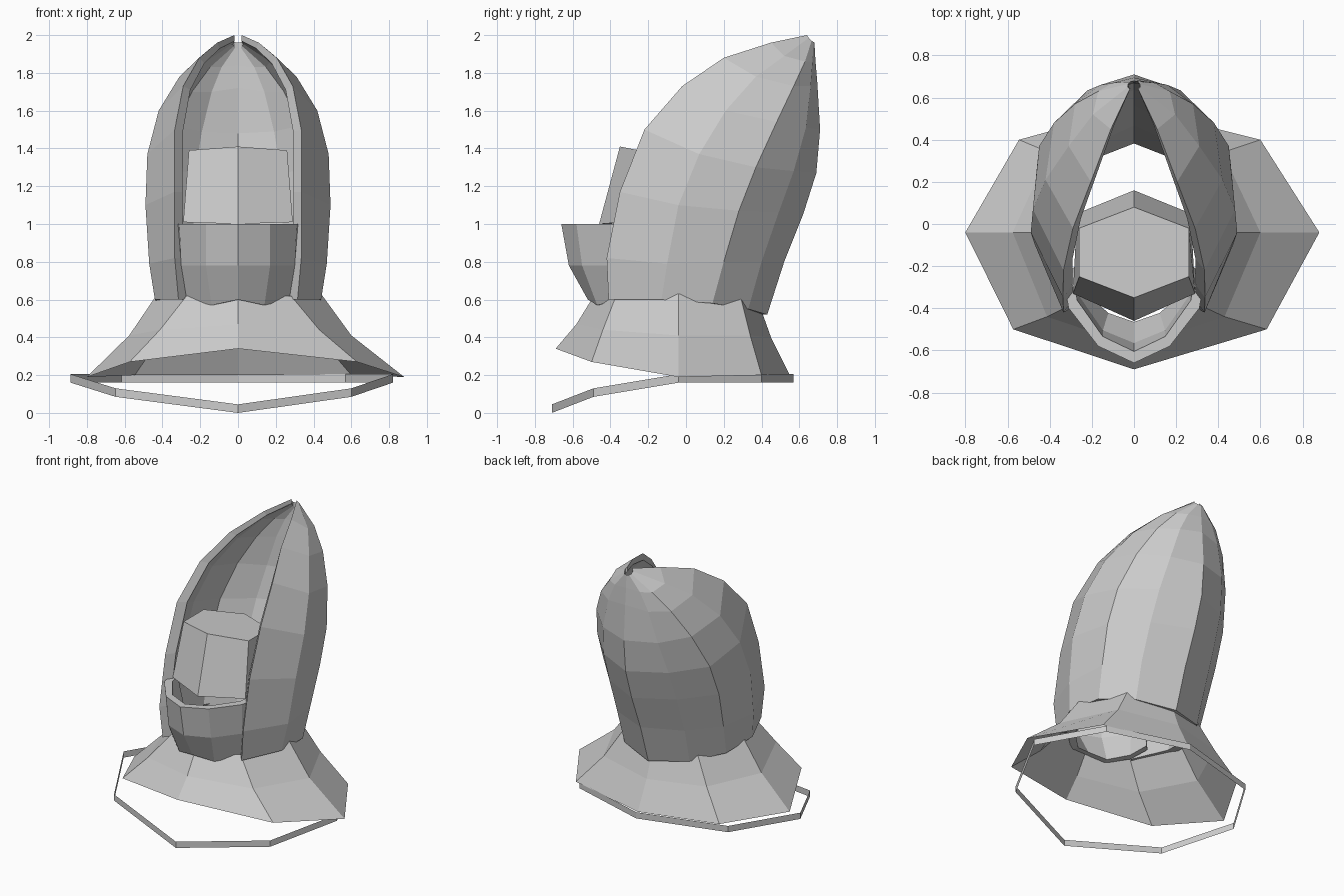
import bpy

if "Cube" in bpy.data.objects:
    bpy.data.objects.remove(bpy.data.objects["Cube"])

cloth = bpy.data.materials.new("grey cloth")
cloth.diffuse_color = (0.6, 0.6, 0.6, 1)
cloth.use_nodes = True
cloth.node_tree.nodes["Principled BSDF"].inputs["Base Color"].default_value = cloth.diffuse_color


def make(name, verts, faces):
    mesh = bpy.data.meshes.new(name)
    mesh.from_pydata(verts, [], faces)
    mesh.materials.append(cloth)
    mesh.update()
    ob = bpy.data.objects.new(name, mesh)
    bpy.context.collection.objects.link(ob)
    return ob


def mirror(half):
    """Right half, front to back, ending on the centre line -> full run."""
    return half + [(-x, y, z) for x, y, z in half[-2::-1]]


def loft(rows):
    """Faces joining closed rows listed from bottom to top."""
    n = len(rows[0])
    verts = [p for r in rows for p in r]
    faces = [(k * n + i, k * n + (i + 1) % n, (k + 1) * n + (i + 1) % n, (k + 1) * n + i)
             for k in range(len(rows) - 1) for i in range(n)]
    return verts, faces


def wall(name, outer, inner):
    """Thick open wall: each row runs round the outside and back inside."""
    rows = [o + i[::-1] for o, i in zip(outer, inner)]
    verts, faces = loft(rows)
    n, top = len(rows[0]), (len(rows) - 1) * len(rows[0])
    for i in range(n // 2 - 1):
        a, b, c, d = i, i + 1, n - 2 - i, n - 1 - i
        faces.append((d, c, b, a))
        faces.append((top + a, top + b, top + c, top + d))
    return make(name, verts, faces)


# Hood: columns from the front rim round to the centre of the back
rim = [(.315, -.41, .60), (.335, -.42, .82), (.337, -.35, 1.17), (.335, -.22, 1.50),
       (.29, -.02, 1.73), (.205, .20, 1.88), (.11, .45, 1.96), (.02, .64, 2.0)]
side = [(.44, -.13, .60), (.47, -.10, .79), (.49, -.04, 1.10), (.48, .07, 1.37),
        (.42, .21, 1.60), (.31, .37, 1.78), (.195, .52, 1.89), (.03, .65, 1.985)]
rear_side = [(.42, .14, .58), (.44, .20, .80), (.46, .28, 1.07), (.45, .37, 1.30),
             (.38, .48, 1.54), (.28, .57, 1.73), (.17, .63, 1.86), (.028, .665, 1.97)]
rear = [(.26, .33, .55), (.27, .40, .80), (.27, .49, 1.06), (.26, .57, 1.28),
        (.22, .635, 1.51), (.16, .66, 1.73), (.10, .67, 1.86), (.018, .675, 1.963)]
back = [(0, .43, .52), (0, .52, .80), (0, .62, 1.05), (0, .69, 1.27),
        (0, .71, 1.50), (0, .695, 1.75), (0, .685, 1.87), (0, .68, 1.96)]
outer = [mirror(list(r)) for r in zip(rim, side, rear_side, rear, back)]
inner = []
for k, row in enumerate(outer):
    mid = sum(p[1] for p in row) / len(row)
    drop = (0, 0, 0, .01, .02, .03, .03, .03)[k]
    inner.append([(x * .87, mid + (y - mid) * .88, z - drop) for x, y, z in row])
wall("hood", outer, inner)


# Face scarf: folded band across the front, tucked inside the hood
def band(rows):
    """Runs left to right through the front centre."""
    return [[(-x, y, z) for x, y, z in r[:0:-1]] + r for r in rows]


scarf = [[(0, -.52, .60), (.14, -.47, .57), (.27, -.36, .60), (.30, -.22, .62)],
         [(0, -.62, .78), (.17, -.55, .78), (.30, -.38, .78), (.32, -.26, .78)],
         [(0, -.66, 1.0), (.17, -.58, 1.0), (.31, -.40, 1.0), (.325, -.32, 1.0)]]
lining = [[(x * .87, y + .055 * (1 - x), z) for x, y, z in r] for r in scarf]
wall("face_scarf", band(scarf), band(lining))

# Head: tapered six-sided block
head = [[(0, -.46, 1.0), (.29, -.33, 1.01), (.27, .05, 1.01), (0, .16, 1.0),
         (-.27, .05, 1.01), (-.29, -.33, 1.01)],
        [(0, -.35, 1.41), (.26, -.25, 1.39), (.26, -.02, 1.39), (0, .08, 1.39),
         (-.26, -.02, 1.39), (-.26, -.25, 1.39)]]
v, f = loft(head)
make("head", v, f + [(5, 4, 3, 2, 1, 0), (6, 7, 8, 9, 10, 11)])


# Shoulder cape: eight flared panels, slightly wider on the right
def ring(half, left):
    return half + [(-x * left, y, z) for x, y, z in half[-2:0:-1]]


cape = [ring([(0, -.69, .34), (.63, -.50, .27), (.88, -.04, .19), (.60, .40, .20),
              (0, .55, .20)], .91),
        ring([(0, -.58, .47), (.43, -.44, .44), (.60, -.04, .41), (.42, .34, .41),
              (0, .45, .40)], .96),
        ring([(0, -.50, .60), (.28, -.37, .62), (.44, -.04, .63), (.30, .29, .61),
              (0, .40, .54)], .97)]
make("shoulder_cape", *loft(cape))

# Hem strip: thin loose band that dips at the front
hem = ring([(0, -.71, 0), (.60, -.49, .085), (.82, -.04, .16), (.57, .40, .16),
            (0, .57, .16)], 1.08)
make("hem_strip", *loft([hem, [(x, y, z + .045) for x, y, z in hem]]))
